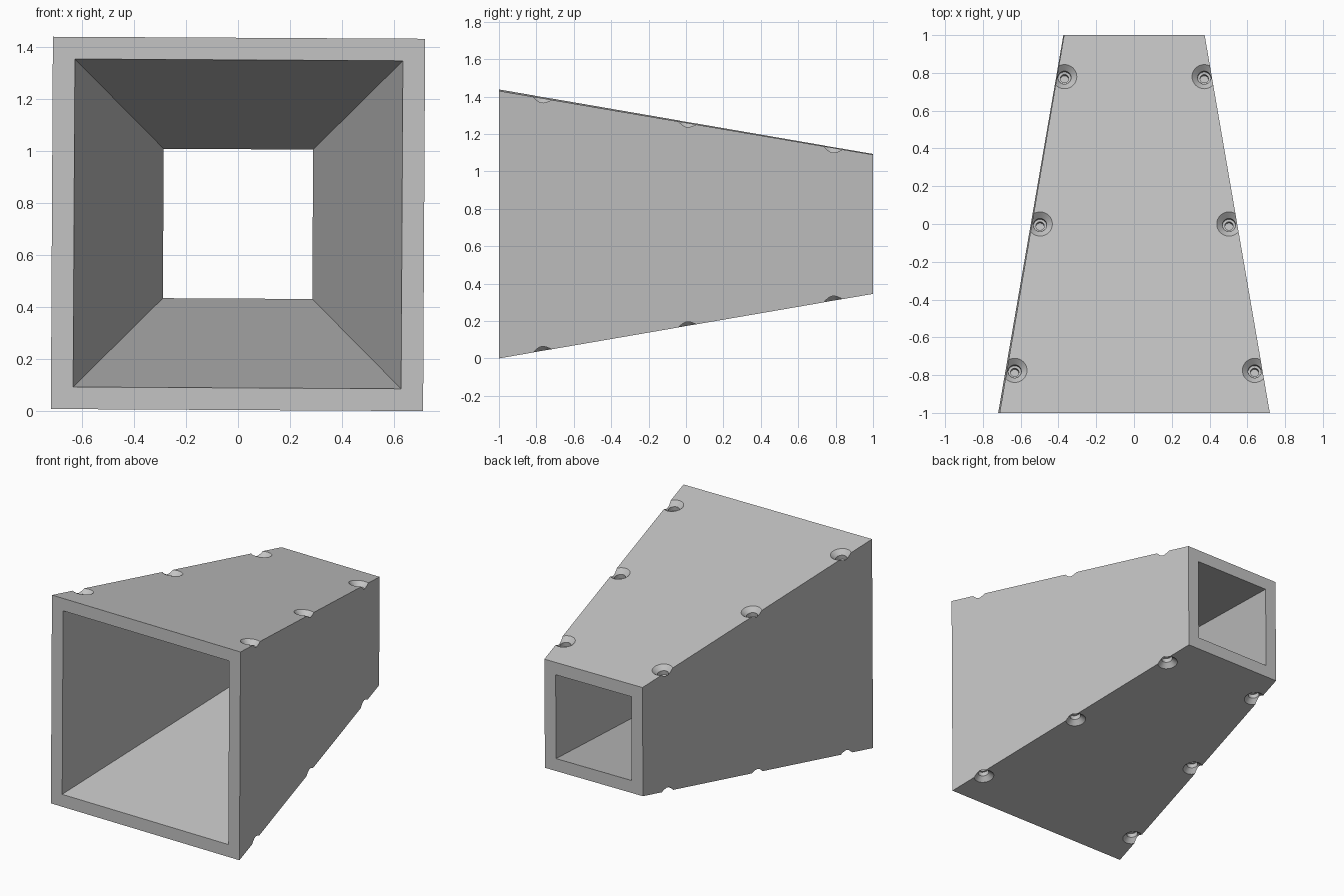
import bpy, bmesh
from math import atan, cos, sin, pi
from mathutils import Matrix, Vector

cube = bpy.data.objects.get("Cube")
if cube:
    bpy.data.objects.remove(cube, do_unlink=True)

FRONT, BACK, WALL = 0.715, 0.372, 0.085
SLOPE = (FRONT - BACK) / 2
MID = (FRONT + BACK) / 2
CORNERS = [(-1, -1), (1, -1), (1, 1), (-1, 1)]

grey = bpy.data.materials.new("plain_grey")
grey.use_nodes = True
colour = (0.55, 0.55, 0.55, 1)
grey.diffuse_color = colour
grey.node_tree.nodes["Principled BSDF"].inputs["Base Color"].default_value = colour


def make_object(name, bm):
    bmesh.ops.recalc_face_normals(bm, faces=bm.faces)
    mesh = bpy.data.meshes.new(name)
    bm.to_mesh(mesh)
    bm.free()
    mesh.materials.append(grey)
    obj = bpy.data.objects.new(name, mesh)
    bpy.context.collection.objects.link(obj)
    return obj


def bridge(bm, loops, closed=False):
    pairs = list(zip(loops, loops[1:]))
    if closed:
        pairs.append((loops[-1], loops[0]))
    for a, b in pairs:
        n = len(a)
        for i in range(n):
            j = (i + 1) % n
            bm.faces.new((a[i], a[j], b[j], b[i]))


# Tapered square tube, open at both ends
bm = bmesh.new()
sections = [(FRONT, -1), (BACK, 1), (BACK - WALL, 1), (FRONT - WALL, -1)]
rings = [[bm.verts.new((h * x, y, h * z)) for x, z in CORNERS] for h, y in sections]
bridge(bm, rings, closed=True)
tube = make_object("tapered_square_tube", bm)

# Countersunk screw holes, square to the sloping top and bottom
bm = bmesh.new()
profile = [(0.070, 0.005), (0.035, -0.030), (0.035, -0.060), (0.022, -0.060), (0.022, -0.100)]
SIDES = 32
for face in (1, -1):
    for hole_y, hole_x in ((-0.775, 0.635), (0, 0.5), (0.78, 0.37)):
        for side in (1, -1):
            centre = Vector((side * hole_x, hole_y, face * (MID - SLOPE * hole_y)))
            tilt = Matrix.Rotation(-atan(SLOPE), 3, 'X')
            loops = []
            for r, depth in profile:
                loop = []
                for k in range(SIDES):
                    a = 2 * pi * k / SIDES
                    p = tilt @ Vector((r * cos(a), r * sin(a), depth))
                    p.z *= face
                    loop.append(bm.verts.new(centre + p))
                loops.append(loop)
            bridge(bm, loops)
            bm.faces.new(loops[0])
            bm.faces.new(loops[-1])
cutter = make_object("screw_hole_cutter", bm)
cutter.hide_render = True

cut = tube.modifiers.new("screw_holes", 'BOOLEAN')
cut.operation = 'DIFFERENCE'
cut.solver = 'EXACT'
cut.object = cutter
bpy.ops.object.select_all(action='DESELECT')
bpy.context.view_layer.objects.active = tube
tube.select_set(True)
bpy.ops.object.modifier_apply(modifier=cut.name)
bpy.data.objects.remove(cutter, do_unlink=True)

# Slight roll, then stand on the ground
tube.data.transform(Matrix.Rotation(0.0055, 4, 'Y'))
lowest = min(v.co.z for v in tube.data.vertices)
tube.data.transform(Matrix.Translation((0, 0, -lowest)))
bpy.ops.object.shade_smooth_by_angle(angle=0.5)
